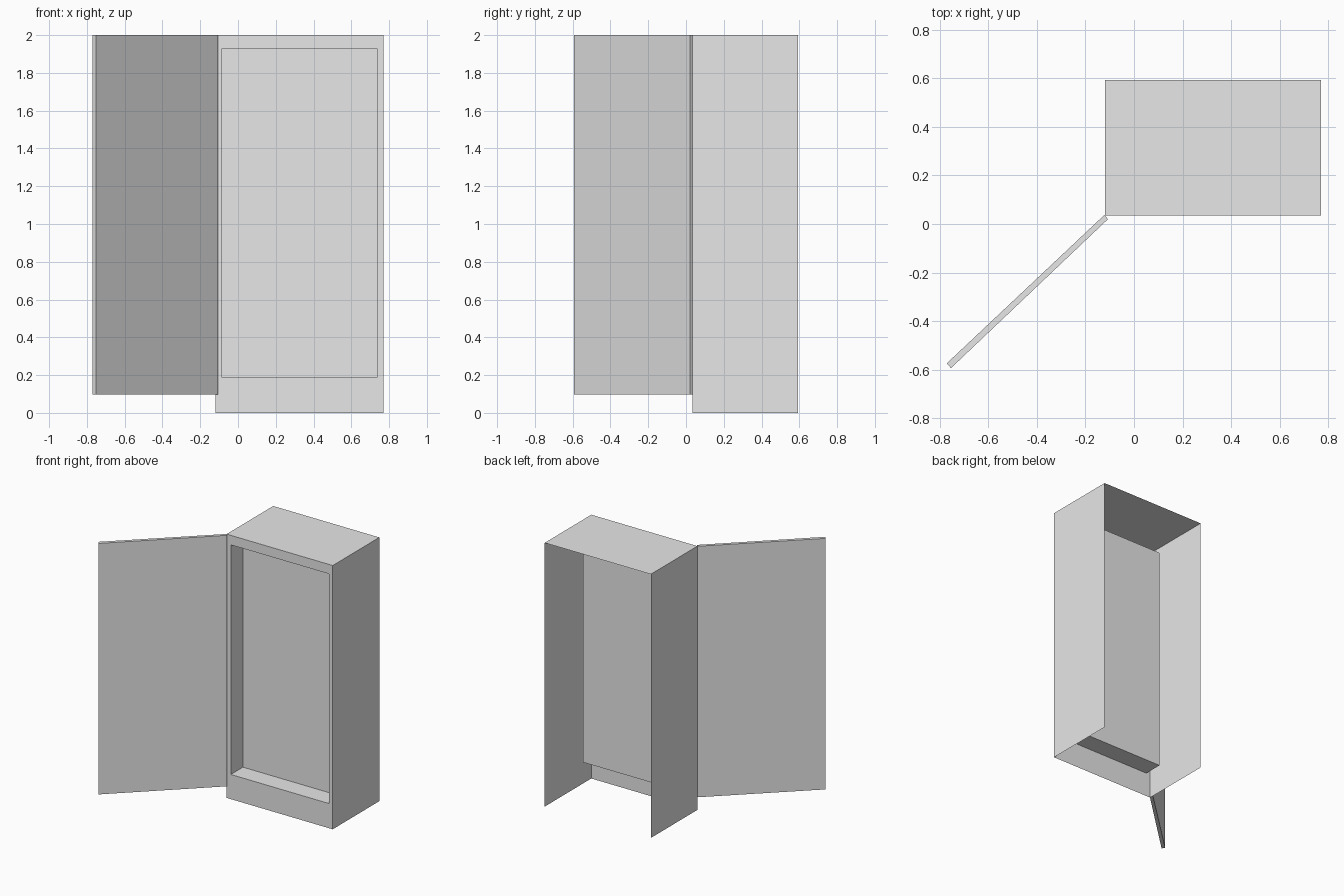
import bpy
import bmesh
from mathutils import Vector

if "Cube" in bpy.data.objects:
    bpy.data.objects.remove(bpy.data.objects["Cube"])

grey = bpy.data.materials.new("light grey")
grey.diffuse_color = (0.8, 0.8, 0.8, 1)
grey.use_nodes = True
grey.node_tree.nodes["Principled BSDF"].inputs["Base Color"].default_value = grey.diffuse_color


def finish(name, bm):
    """Turn a bmesh into a named object."""
    mesh = bpy.data.meshes.new(name)
    bm.to_mesh(mesh)
    bm.free()
    mesh.materials.append(grey)
    obj = bpy.data.objects.new(name, mesh)
    bpy.context.collection.objects.link(obj)
    return obj


def rectangle(bm, x0, x1, z0, z1, y):
    """Four vertices of an upright rectangle, counter-clockwise from the front."""
    return [bm.verts.new((x, y, z)) for x, z in ((x0, z0), (x1, z0), (x1, z1), (x0, z1))]


# Cabinet: thin shell open at the back and bottom, with a recessed niche in front
bm = bmesh.new()
rear = rectangle(bm, -0.12, 0.77, 0.0, 2.0, 0.593)
front = rectangle(bm, -0.12, 0.77, 0.0, 2.0, 0.035)
rim = rectangle(bm, -0.085, 0.737, 0.187, 1.928, 0.035)
niche = rectangle(bm, -0.085, 0.737, 0.187, 1.928, 0.18)
for i in range(4):
    j = (i + 1) % 4
    if i != 0:  # the underside stays open
        bm.faces.new((rear[i], front[i], front[j], rear[j])).normal_flip()
    bm.faces.new((front[i], front[j], rim[j], rim[i]))
    bm.faces.new((rim[i], rim[j], niche[j], niche[i]))
bm.faces.new(niche)
bm.normal_update()
# Outer walls face away from the cabinet axis
middle = Vector((0.325, 0.31, 1.0))
for f in bm.faces:
    c = f.calc_center_median()
    if all(v in rear or v in front for v in f.verts) and f.normal.dot(c - middle) < 0:
        f.normal_flip()
finish("cabinet", bm)

# Door: slab swung open on the left front edge
bm = bmesh.new()
outline = ((-0.122, 0.037), (-0.77, -0.573), (-0.753, -0.593), (-0.107, 0.02))
base = bm.faces.new([bm.verts.new((x, y, 0.097)) for x, y in outline])
top = bmesh.ops.extrude_face_region(bm, geom=[base])["geom"]
bmesh.ops.translate(bm, vec=(0, 0, 1.903),
                    verts=[v for v in top if isinstance(v, bmesh.types.BMVert)])
bmesh.ops.recalc_face_normals(bm, faces=bm.faces)
finish("door", bm)
